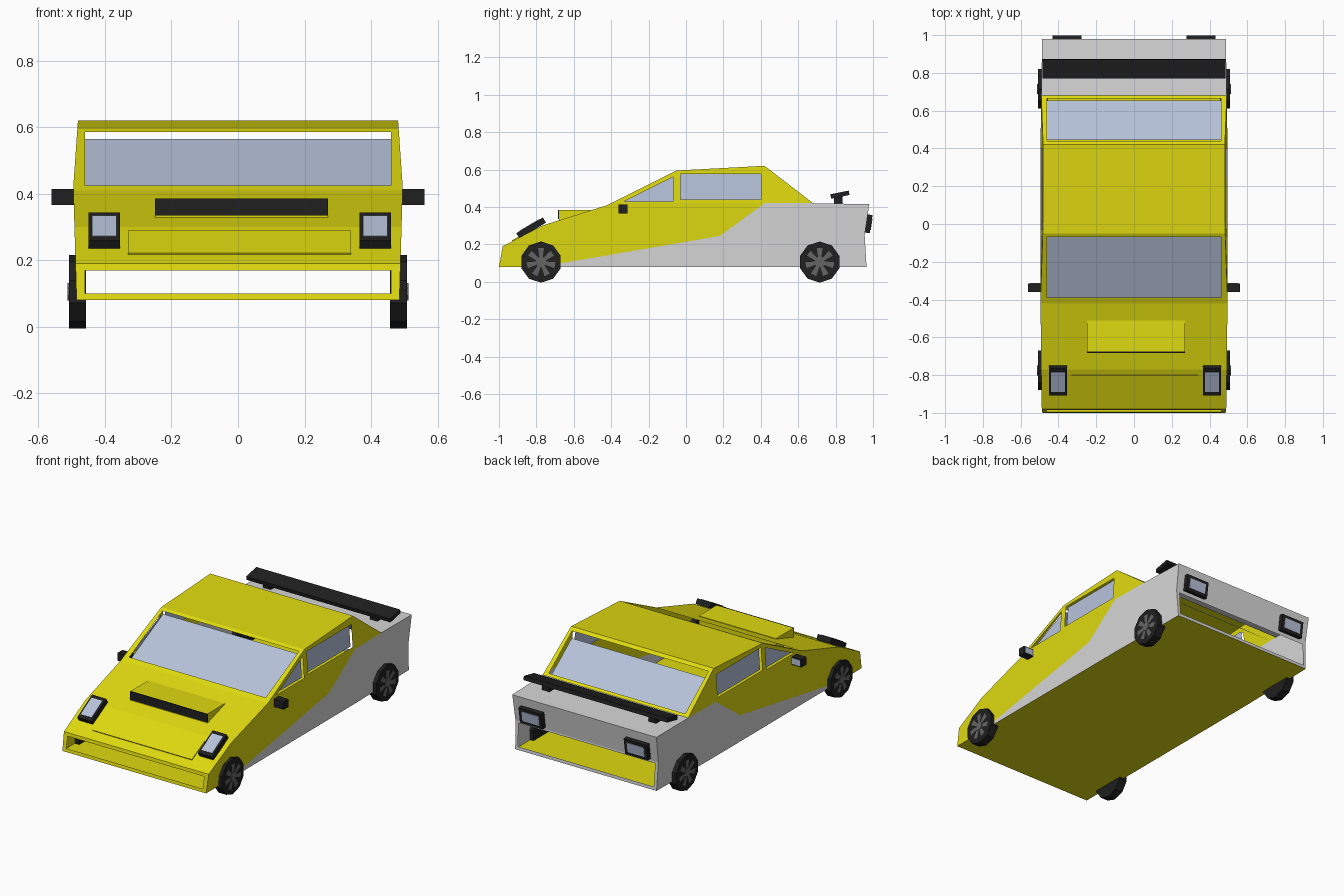
import bpy, bmesh, math
from mathutils import Matrix, Vector

if "Cube" in bpy.data.objects:
    bpy.data.objects.remove(bpy.data.objects["Cube"])


def material(name, rgb):
    m = bpy.data.materials.new(name)
    m.use_nodes = True
    m.diffuse_color = (*rgb, 1)
    bsdf = m.node_tree.nodes["Principled BSDF"]
    bsdf.inputs["Base Color"].default_value = (*rgb, 1)
    bsdf.inputs["Roughness"].default_value = 0.7
    return m


YELLOW = material("yellow paint", (0.74, 0.70, 0.005))
SILVER = material("light grey paint", (0.68, 0.68, 0.68))
BLACK = material("black trim", (0.014, 0.014, 0.014))
GLASS = material("pale blue glass", (0.47, 0.54, 0.70))
RIM = material("wheel grey", (0.13, 0.13, 0.13))


def finish(name, bm, *mats):
    mesh = bpy.data.meshes.new(name)
    bm.to_mesh(mesh)
    bm.free()
    for m in mats:
        mesh.materials.append(m)
    ob = bpy.data.objects.new(name, mesh)
    bpy.context.collection.objects.link(ob)
    return ob


def box(name, loc, size, mat, tilt=0, offset=(0, 0, 0)):
    """Box tilted about x; offset is measured in the tilted frame."""
    bm = bmesh.new()
    bmesh.ops.create_cube(bm, size=1, matrix=Matrix.Diagonal((*size, 1)))
    turn = Matrix.Rotation(tilt, 4, "X")
    bm.transform(Matrix.Translation(Vector(loc)) @ turn @ Matrix.Translation(offset))
    return finish(name, bm, mat)


def panel(name, points, mat):
    bm = bmesh.new()
    bm.faces.new([bm.verts.new(p) for p in points])
    return finish(name, bm, mat)


# Body shell: side profile (y, z) spanned across the width
BELT = 0.42
PROFILE = [(-1.0, 0.08), (-0.98, 0.19), (-0.77, 0.30), (-0.42, 0.41), (-0.05, 0.595),
           (0.42, 0.62), (0.68, BELT), (0.98, 0.415), (0.955, 0.25), (0.965, 0.08)]


def half_width(y, z):
    if z < BELT:
        w = 0.485 + 0.01 * (z - 0.08) / (BELT - 0.08)
    else:
        w = 0.495 - 0.014 * (z - BELT) / 0.2
    return w - 0.015 * max(0, y - BELT)


def paint_line(y):
    """Height of the boundary between the two paints."""
    return max(0.245 + 0.172 * (y - 0.18), 0.245 + 0.73 * (y - 0.18))


def window_top(y):
    return 0.56 + 0.5 * (y + 0.07)


bm = bmesh.new()
sides = [[bm.verts.new((s * 0.49, y, z)) for y, z in PROFILE] for s in (-1, 1)]
for i in range(len(PROFILE)):
    j = (i + 1) % len(PROFILE)
    bm.faces.new((sides[0][i], sides[0][j], sides[1][j], sides[1][i]))
caps = [bm.faces.new(s) for s in sides]
bmesh.ops.recalc_face_normals(bm, faces=bm.faces)
bmesh.ops.triangulate(bm, faces=caps)

# Cut lines for windows, openings and paint boundary
cuts = [((0, 0, z), (0, 0, 1)) for z in (0.10, 0.17, 0.24, BELT, 0.43, 0.44, 0.575)]
cuts += [((0, y, 0), (0, 1, 0)) for y in (-0.39, -0.07, -0.03, 0.40, 0.44, 0.665)]
cuts += [((x, 0, 0), (1, 0, 0)) for x in (-0.46, 0.46)]
cuts += [((0, 0.18, 0.245), (0, -k, 1)) for k in (0.172, 0.73)]
cuts += [((0, -0.07, 0.56), (0, -0.5, 1))]
for co, no in cuts:
    bmesh.ops.bisect_plane(bm, geom=bm.verts[:] + bm.edges[:] + bm.faces[:],
                           dist=1e-5, plane_co=co, plane_no=no)


def is_opening(f):
    c = f.calc_center_median()
    if abs(f.normal.x) > 0.8:
        front = c.y < -0.07 and 0.43 < c.z < window_top(c.y)
        rear = -0.03 < c.y < 0.40 and 0.44 < c.z < 0.575
        return front or rear
    if abs(c.x) > 0.46:
        return False
    screens = c.z > 0.41 and (-0.39 < c.y < -0.07 or 0.44 < c.y < 0.665)
    grille = c.y < -0.97 and 0.10 < c.z < 0.17
    tail = c.y > 0.94 and 0.10 < c.z < 0.24
    return screens or grille or tail


bmesh.ops.delete(bm, geom=[f for f in bm.faces if is_opening(f)], context="FACES")
for f in bm.faces:
    c = f.calc_center_median()
    low = c.z < min(BELT, paint_line(c.y))
    f.material_index = int(f.normal.z > -0.9 and (low or c.y > 0.68))
for v in bm.verts:
    if abs(v.co.x) > 0.48:
        v.co.x = math.copysign(half_width(v.co.y, v.co.z), v.co.x)
finish("body_shell", bm, YELLOW, SILVER)

# Window glass, set inside the openings
W = 0.46
panel("windshield", [(-W, -0.39, 0.403), (W, -0.39, 0.403),
                     (W, -0.065, 0.565), (-W, -0.065, 0.565)], GLASS)
panel("rear_window", [(W, 0.655, 0.40), (-W, 0.655, 0.40),
                      (-W, 0.445, 0.562), (W, 0.445, 0.562)], GLASS)
for side, s in (("left", 1), ("right", -1)):
    front = [(-0.33, 0.43), (-0.07, 0.43), (-0.07, 0.56)]
    rear = [(-0.03, 0.44), (0.40, 0.44), (0.40, 0.575), (-0.03, 0.575)]
    for name, shape in (("front", front), ("rear", rear)):
        pts = [(s * (half_width(y, z) - 0.015), y, z) for y, z in shape]
        panel(f"{side}_{name}_side_glass", pts[::s], GLASS)

# Hood panel and scoop
slope = math.atan2(0.11, 0.21)
box("hood_panel", (0.005, -0.865, 0.252), (0.67, 0.145, 0.008), YELLOW, slope)
box("hood_scoop", (0.01, -0.594, 0.347), (0.52, 0.168, 0.076), YELLOW)
box("scoop_intake", (0.01, -0.68, 0.36), (0.52, 0.008, 0.05), BLACK)

# Headlights, tail lights and mirrors
for side, s in (("left", 1), ("right", -1)):
    x = 0.407 * s + 0.005
    head = (x, -0.828, 0.288)
    box(f"{side}_headlight", head, (0.095, 0.165, 0.032), BLACK, 0.53)
    box(f"{side}_headlight_lens", head, (0.074, 0.122, 0.004), GLASS, 0.53, (0, 0, 0.017))
    tail = (0.355 * s, 0.977, 0.31)
    box(f"{side}_tail_light", tail, (0.155, 0.026, 0.098), BLACK, -0.15)
    box(f"{side}_tail_lens", tail, (0.115, 0.004, 0.062), GLASS, -0.15, (0, 0.014, 0))
    mirror = (0.523 * s, -0.337, 0.39)
    box(f"{side}_mirror", mirror, (0.074, 0.046, 0.048), BLACK)
    box(f"{side}_mirror_glass", mirror, (0.056, 0.004, 0.036), GLASS, 0, (0, 0.023, 0))
    box(f"{side}_spoiler_post", (0.36 * s, 0.815, 0.437), (0.05, 0.045, 0.045), BLACK)

# Rear spoiler
box("spoiler_wing", (0, 0.823, 0.466), (0.97, 0.1, 0.024), BLACK, 0.2)


# Wheels with faceted tyres and spoked rims
def wheel(name, s, y):
    def disc(bm, radius, depth, sides, x, mat):
        spin = Matrix.Rotation(math.pi / 2, 4, "Y") @ Matrix.Rotation(math.pi / sides, 4, "Z")
        r = bmesh.ops.create_cone(bm, cap_ends=True, segments=sides, radius1=radius,
                                  radius2=radius, depth=depth,
                                  matrix=Matrix.Translation((x, 0, 0)) @ spin)
        for f in {f for v in r["verts"] for f in v.link_faces}:
            f.material_index = mat

    bm = bmesh.new()
    disc(bm, 0.11, 0.052, 10, 0, 0)
    disc(bm, 0.028, 0.008, 8, 0.027, 1)
    count = 7
    for i in range(count):
        turn = Matrix.Rotation(2 * math.pi * i / count, 4, "X")
        shape = [(-0.008, 0.02), (0.008, 0.02), (0.016, 0.076), (-0.016, 0.076)]
        f = bm.faces.new([bm.verts.new(turn @ Vector((0.0285, a, b))) for a, b in shape])
        f.material_index = 1
    bm.transform(Matrix.Translation((0.482 * s, y, 0.1055))
                 @ Matrix.Rotation(0 if s > 0 else math.pi, 4, "Z"))
    finish(name, bm, BLACK, RIM)


for side, s in (("left", 1), ("right", -1)):
    wheel(f"{side}_front_wheel", s, -0.775)
    wheel(f"{side}_rear_wheel", s, 0.715)
